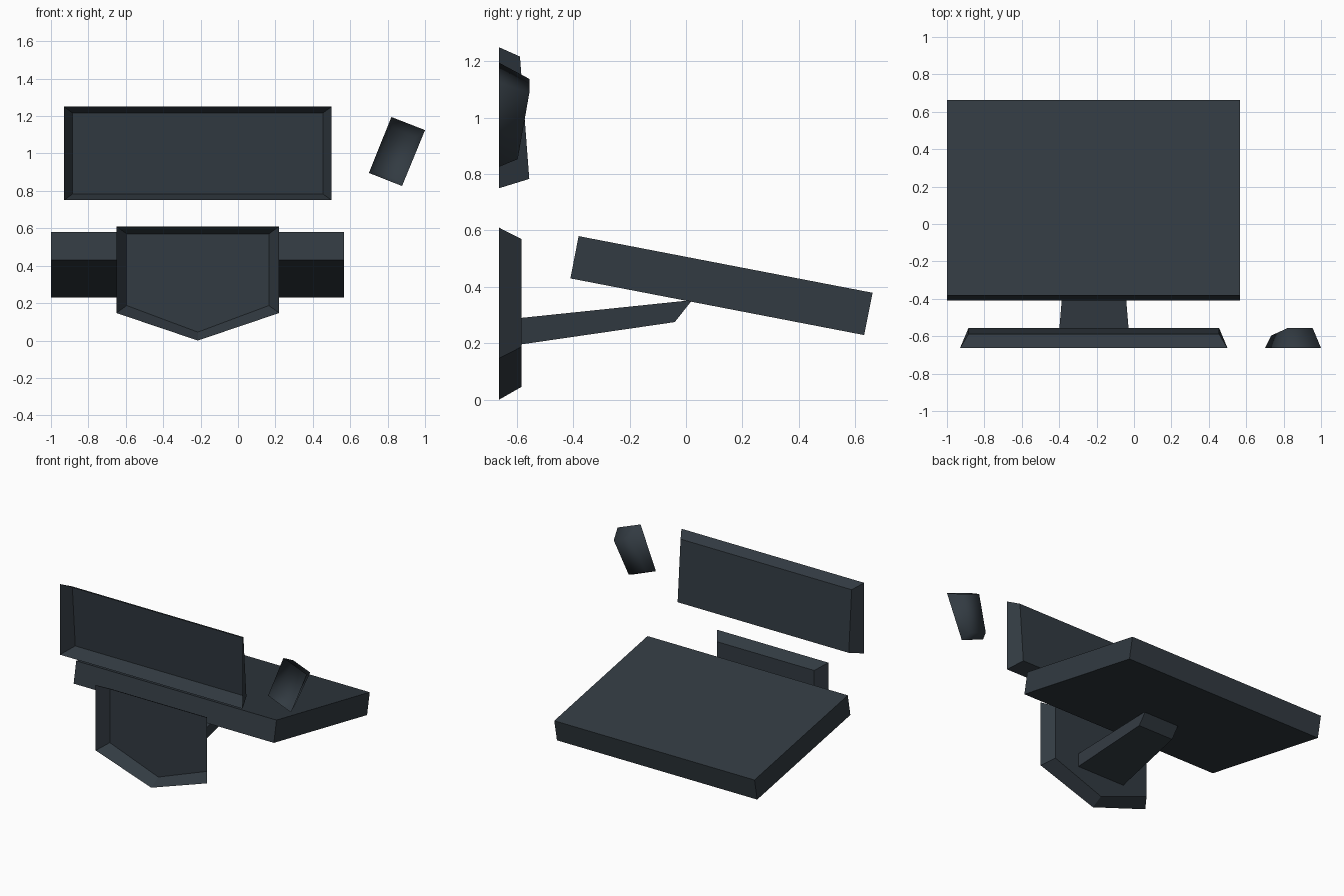
import bpy, bmesh

if "Cube" in bpy.data.objects:
    bpy.data.objects.remove(bpy.data.objects["Cube"])

mat = bpy.data.materials.new("dark slate plastic")
mat.diffuse_color = (0.032, 0.043, 0.054, 1)
mat.use_nodes = True
mat.node_tree.nodes["Principled BSDF"].inputs["Base Color"].default_value = mat.diffuse_color


def loft(name, a, b, cap_a=False, cap_b=True, smooth=False):
    """Join two matching loops of points with sides and optional caps."""
    bm = bmesh.new()
    la = [bm.verts.new(p) for p in a]
    lb = [bm.verts.new(p) for p in b]
    n = len(la)
    for i in range(n):
        j = (i + 1) % n
        bm.faces.new((la[i], la[j], lb[j], lb[i]))
    if cap_a:
        bm.faces.new(la[::-1])
    if cap_b:
        bm.faces.new(lb)
    bmesh.ops.recalc_face_normals(bm, faces=bm.faces)
    # keep the closing face of the open shells pointing outward (+y)
    if not cap_a:
        bm.faces.ensure_lookup_table()
        if bm.faces[-1].normal.y < 0:
            bmesh.ops.reverse_faces(bm, faces=bm.faces)
    for f in bm.faces:
        f.smooth = smooth
    me = bpy.data.meshes.new(name)
    bm.to_mesh(me)
    bm.free()
    me.materials.append(mat)
    ob = bpy.data.objects.new(name, me)
    bpy.context.collection.objects.link(ob)
    return ob


BACK = -0.663  # plane of the open undersides


def rect(x0, x1, z0, z1, y0, y1):
    return [(x0, y0, z0), (x1, y0, z0), (x1, y1, z1), (x0, y1, z1)]


# keyboard: open wedge shell
loft("keyboard", rect(-0.93, 0.50, 0.75, 1.25, BACK, BACK),
     rect(-0.885, 0.455, 0.783, 1.217, -0.556, -0.589))


# stand base: open five-sided shell with a point
def shield(x0, x1, top, shoulder, tip, y):
    return [(x0, y, top), (x0, y, shoulder), ((x0 + x1) / 2, y, tip),
            (x1, y, shoulder), (x1, y, top)]


loft("stand_base", shield(-0.65, 0.22, 0.61, 0.147, 0.0, BACK),
     shield(-0.595, 0.165, 0.57, 0.187, 0.045, -0.584))


# stand arm: tapering bar from base to screen
def arm_end(w, low, high):
    return [(-0.214 + s * w, y, z) for s, (y, z) in
            ((-1, low), (1, low), (1, high), (-1, high))]


loft("stand_arm", arm_end(0.187, (-0.584, 0.196), (-0.584, 0.29)),
     arm_end(0.137, (-0.04, 0.275), (0.022, 0.353)), cap_a=True)

# monitor: tilted slab
side = [(-0.41, 0.43), (0.632, 0.229), (0.662, 0.379), (-0.381, 0.58)]
loft("monitor", [(-1.0, y, z) for y, z in side],
     [(0.568, y, z) for y, z in side], cap_a=True)

# mouse: turned, smooth open shell
loft("mouse",
     [(0.82, BACK, 1.195), (1.0, BACK, 1.125), (0.877, BACK, 0.826), (0.70, BACK, 0.896)],
     [(0.822, -0.556, 1.138), (0.955, -0.556, 1.087), (0.867, -0.597, 0.853), (0.733, -0.597, 0.905)],
     smooth=True)
